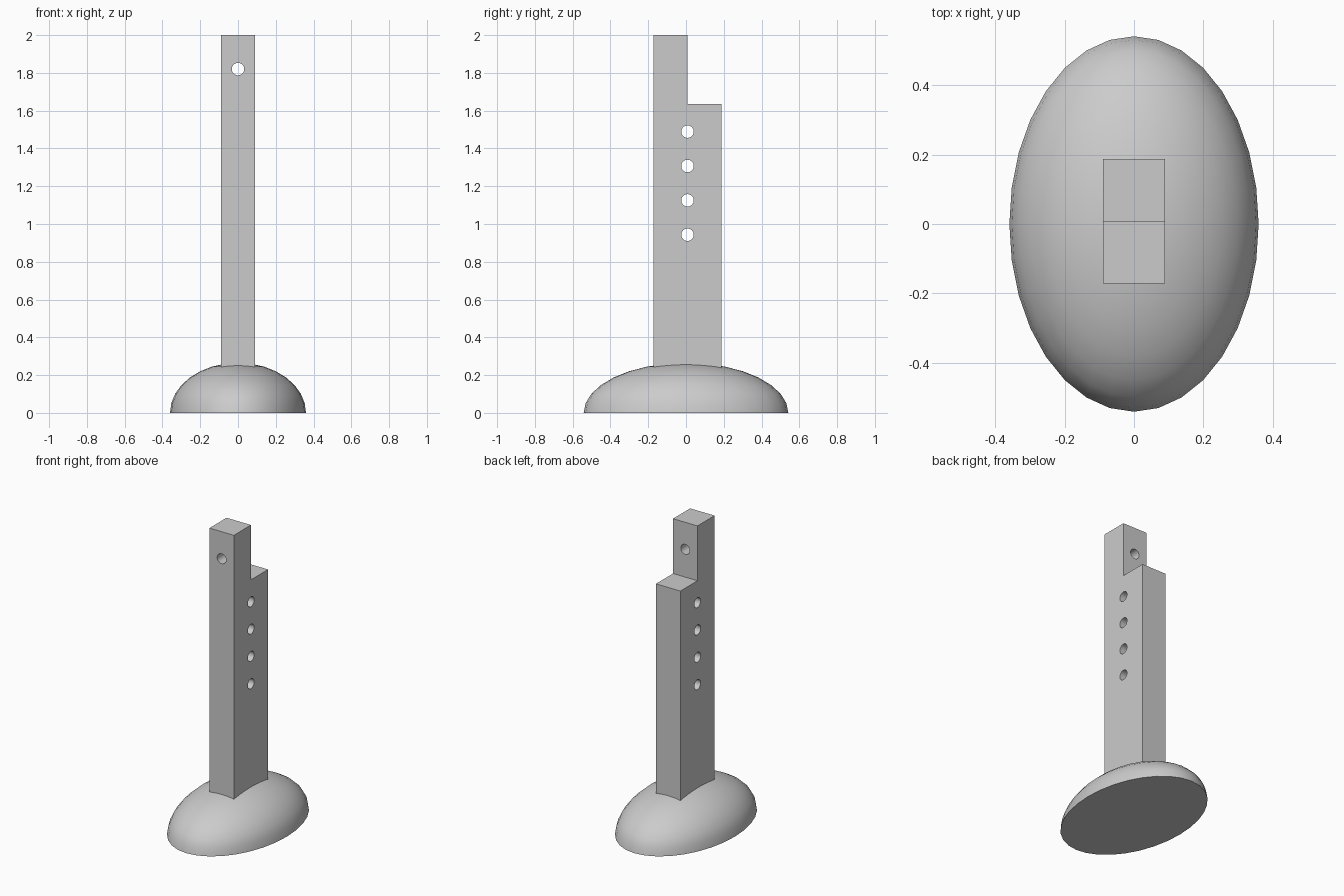
import bpy, bmesh, math
from mathutils import Matrix

cube = bpy.data.objects.get("Cube")
if cube:
    bpy.data.objects.remove(cube, do_unlink=True)

# Single grey material
GREY = (0.6, 0.6, 0.6, 1.0)
grey = bpy.data.materials.new("light_grey")
grey.use_nodes = True
grey.diffuse_color = GREY
grey.node_tree.nodes["Principled BSDF"].inputs["Base Color"].default_value = GREY


def make_object(name, bm):
    bmesh.ops.recalc_face_normals(bm, faces=bm.faces)
    mesh = bpy.data.meshes.new(name)
    bm.to_mesh(mesh)
    bm.free()
    mesh.materials.append(grey)
    obj = bpy.data.objects.new(name, mesh)
    bpy.context.collection.objects.link(obj)
    return obj


def shade(obj):
    bpy.ops.object.select_all(action='DESELECT')
    obj.select_set(True)
    bpy.context.view_layer.objects.active = obj
    bpy.ops.object.shade_smooth_by_angle(angle=math.radians(30))


# Half-ellipsoid base with a flat underside
bm = bmesh.new()
bmesh.ops.create_uvsphere(bm, u_segments=32, v_segments=16, radius=1)
bmesh.ops.scale(bm, vec=(0.36, 0.542, 0.265), verts=bm.verts)
cut = bmesh.ops.bisect_plane(bm, geom=bm.verts[:] + bm.edges[:] + bm.faces[:],
                             plane_co=(0, 0, 0), plane_no=(0, 0, 1),
                             dist=0.0001, clear_inner=True)
rim = [e for e in bm.edges if e.is_boundary]
bmesh.ops.contextual_create(bm, geom=rim)
shade(make_object("domed_base", bm))

# Stepped post: side profile extruded across its width
HALF, FRONT, STEP, BACK = 0.09, -0.172, 0.008, 0.188
profile = [(FRONT, 0.1), (BACK, 0.1), (BACK, 1.635),
           (STEP, 1.635), (STEP, 2.0), (FRONT, 2.0)]
bm = bmesh.new()
side = bm.faces.new([bm.verts.new((-HALF, y, z)) for y, z in profile])
out = bmesh.ops.extrude_face_region(bm, geom=[side])
moved = [v for v in out["geom"] if isinstance(v, bmesh.types.BMVert)]
bmesh.ops.translate(bm, vec=(2 * HALF, 0, 0), verts=moved)
post = make_object("stepped_post", bm)

# Peg hole cutters: four across the post, one front to back through the tongue
bm = bmesh.new()


def add_drill(location, axis):
    turn = Matrix.Rotation(math.pi / 2, 4, axis)
    bmesh.ops.create_cone(bm, cap_ends=True, segments=32, radius1=0.033,
                          radius2=0.033, depth=0.6,
                          matrix=Matrix.Translation(location) @ turn)


for i in range(4):
    add_drill((0, STEP, 0.943 + i * 0.182), 'Y')
add_drill((0, 0, 1.82), 'X')
drills = make_object("hole_cutters", bm)
drills.hide_render = True

# Drill the post, then drop the cutters
drilling = post.modifiers.new("peg_holes", 'BOOLEAN')
drilling.operation = 'DIFFERENCE'
drilling.solver = 'EXACT'
drilling.object = drills
bpy.context.view_layer.objects.active = post
bpy.ops.object.modifier_apply(modifier=drilling.name)
bpy.data.objects.remove(drills, do_unlink=True)
shade(post)
